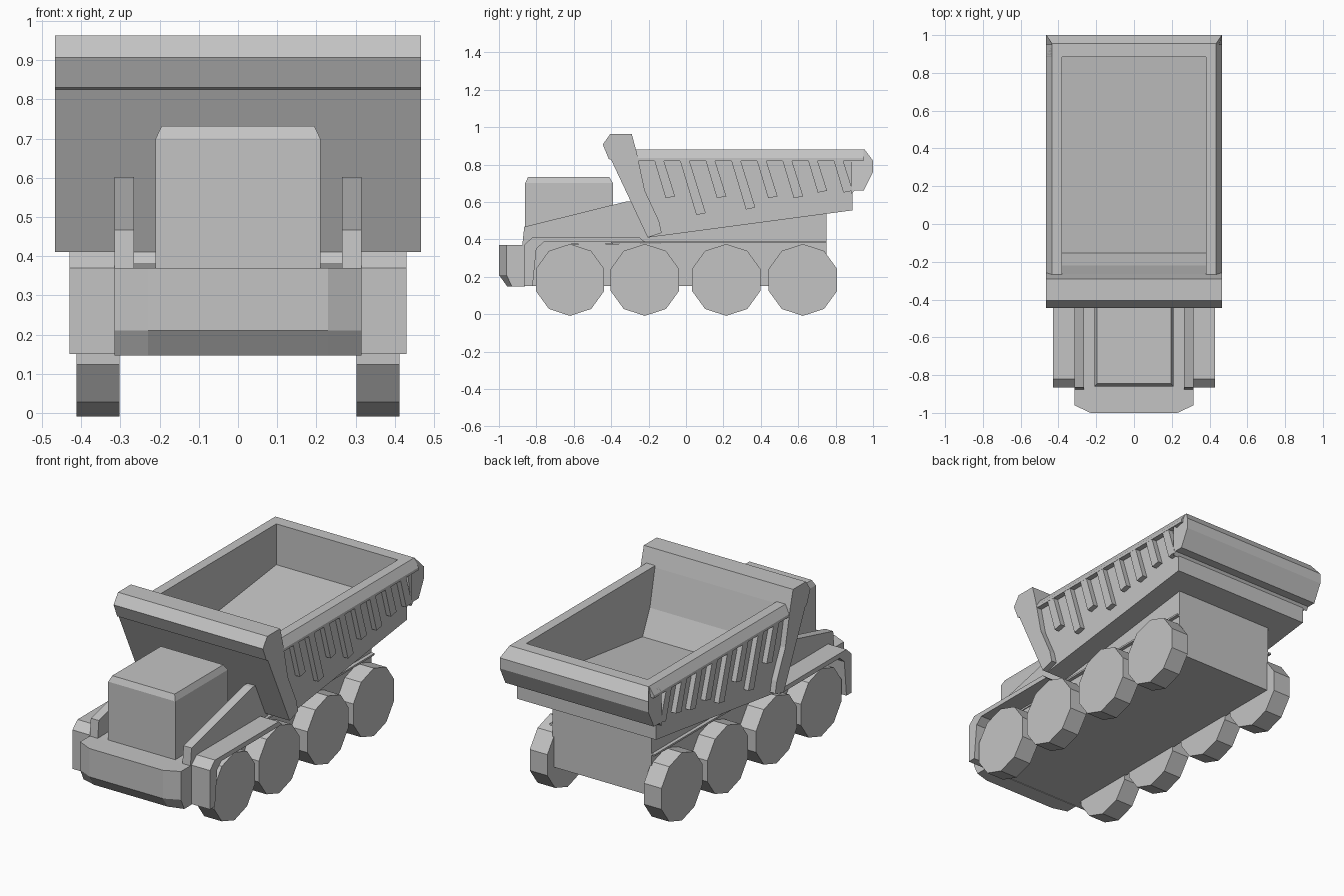
import bpy
import bmesh
import math
from mathutils import Matrix

cube = bpy.data.objects.get("Cube")
if cube:
    bpy.data.objects.remove(cube, do_unlink=True)

grey = bpy.data.materials.new("plain_grey")
grey.use_nodes = True
grey.diffuse_color = (0.55, 0.55, 0.55, 1)
bsdf = grey.node_tree.nodes["Principled BSDF"]
bsdf.inputs["Base Color"].default_value = grey.diffuse_color
bsdf.inputs["Roughness"].default_value = 0.8


def finish(name, bm):
    bmesh.ops.recalc_face_normals(bm, faces=bm.faces)
    mesh = bpy.data.meshes.new(name)
    bm.to_mesh(mesh)
    bm.free()
    mesh.materials.append(grey)
    obj = bpy.data.objects.new(name, mesh)
    bpy.context.collection.objects.link(obj)
    return obj


def loft(name, ring_a, ring_b):
    """Solid between two matching rings of points."""
    bm = bmesh.new()
    a = [bm.verts.new(p) for p in ring_a]
    b = [bm.verts.new(p) for p in ring_b]
    bm.faces.new(a)
    bm.faces.new(b[::-1])
    for i in range(len(a)):
        j = (i + 1) % len(a)
        bm.faces.new((a[i], a[j], b[j], b[i]))
    return finish(name, bm)


def side_profile(name, profile, x0, x1):
    """Extrude a (y, z) outline across x."""
    return loft(name, [(x0, y, z) for y, z in profile],
                [(x1, y, z) for y, z in profile])


def centred(name, profile, half):
    return side_profile(name, profile, -half, half)


def pair(name, profile, x0, x1):
    for side, s in (("left", 1), ("right", -1)):
        side_profile(f"{side}_{name}", profile, s * x0, s * x1)


# Chassis and the support under the tub
centred("chassis", [(-0.88, 0.15), (0.75, 0.15), (0.75, 0.39), (-0.88, 0.37)], 0.31)
centred("tub_support", [(-0.22, 0.38), (0.75, 0.38), (0.75, 0.55), (-0.2, 0.42)], 0.31)
pair("chassis_lip", [(-0.4, 0.38), (0.75, 0.38), (0.75, 0.39), (-0.4, 0.39)], 0.3, 0.33)

# Wheels: ten-sided, flat side down
for row, y in enumerate((-0.62, -0.22, 0.215, 0.625)):
    for side, s in (("left", 1), ("right", -1)):
        bm = bmesh.new()
        bmesh.ops.create_cone(bm, cap_ends=True, segments=10, radius1=0.192,
                              radius2=0.192, depth=0.11)
        turn = Matrix.Rotation(math.pi / 2, 4, "Y")
        place = Matrix.Translation((s * 0.357, y, 0.183))
        # Align a flat edge with the ground
        spin = Matrix.Rotation(math.pi / 2, 4, "Z")
        bm.transform(place @ turn @ spin)
        finish(f"{side}_wheel_{row + 1}", bm)

# Mudguards: bands bent over the front wheels
pair("mudguard", [(-0.865, 0.15), (-0.865, 0.37), (-0.82, 0.412), (-0.25, 0.412),
                  (-0.22, 0.385), (-0.76, 0.385), (-0.8, 0.35), (-0.82, 0.15)], 0.3, 0.43)

# Bumper: plan outline narrowed at the front, lower front edge cut back
plan = [(0.315, -0.86), (0.315, -0.96), (0.23, -1.0),
        (-0.23, -1.0), (-0.315, -0.96), (-0.315, -0.86)]
lower = [(x, max(y, -0.955) if abs(x) < 0.3 else min(y + 0.03, -0.86)) for x, y in plan]
loft("bumper", [(x, y, 0.21) for x, y in plan], [(x, y, 0.37) for x, y in plan])
loft("bumper_underside", [(x, y, 0.147) for x, y in lower], [(x, y, 0.21) for x, y in plan])

# Cab with chamfered roof edges
body = [(-0.21, -0.86), (0.21, -0.86), (0.21, -0.39), (-0.21, -0.39)]
roof = [(-0.195, -0.845), (0.195, -0.845), (0.195, -0.41), (-0.195, -0.41)]
loft("cab", [(x, y, 0.36) for x, y in body], [(x, y, 0.70) for x, y in body])
loft("cab_roof", [(x, y, 0.70) for x, y in body], [(x, y, 0.732) for x, y in roof])

# Sloping rails beside the cab
pair("cab_rail", [(-0.875, 0.37), (-0.865, 0.467), (-0.32, 0.602),
                  (-0.28, 0.602), (-0.18, 0.38)], 0.265, 0.315)

# Tub: sloping floor, side walls, front board with brow
centred("tub_floor", [(-0.2, 0.41), (0.89, 0.555), (0.89, 0.65), (-0.16, 0.52)], 0.432)
pair("tub_wall", [(-0.2, 0.41), (0.89, 0.555), (0.89, 0.86), (-0.3, 0.86)], 0.38, 0.435)
centred("tub_front_board", [(-0.205, 0.41), (-0.13, 0.435), (-0.145, 0.5), (-0.22, 0.66),
                            (-0.265, 0.87), (-0.29, 0.963), (-0.405, 0.963), (-0.445, 0.907),
                            (-0.413, 0.83), (-0.4, 0.825)], 0.467)

# Tub rim: chamfered side rails
rim = [(0.38, 0.82), (0.465, 0.82), (0.465, 0.835), (0.435, 0.88), (0.38, 0.88)]
for side, s in (("left", 1), ("right", -1)):
    loft(f"{side}_tub_rim", [(s * x, -0.28, z) for x, z in rim],
         [(s * x, 0.95, z) for x, z in rim])

# Rear lip: full width, its top edge drawn in to meet the side rails
lip = [(0.885, 0.64), (0.9, 0.66), (0.95, 0.66), (1.0, 0.76), (1.0, 0.82),
       (0.955, 0.88), (0.885, 0.88), (0.885, 0.835)]
half = [0.435 if z == 0.88 else 0.465 for y, z in lip]
loft("tub_rear_lip", [(-h, y, z) for h, (y, z) in zip(half, lip)],
     [(h, y, z) for h, (y, z) in zip(half, lip)])

# Slanted ribs along the tub walls
for i, foot in enumerate((0.62, 0.53, 0.62, 0.56, 0.62, 0.62, 0.65, 0.65)):
    top = -0.17 + 0.137 * i
    shift = (0.825 - foot) * 0.3
    pair(f"tub_rib_{i + 1}", [(top, 0.825), (top + 0.05, 0.825),
                              (top + 0.05 + shift, foot + 0.01), (top + shift, foot)],
         0.42, 0.464)
